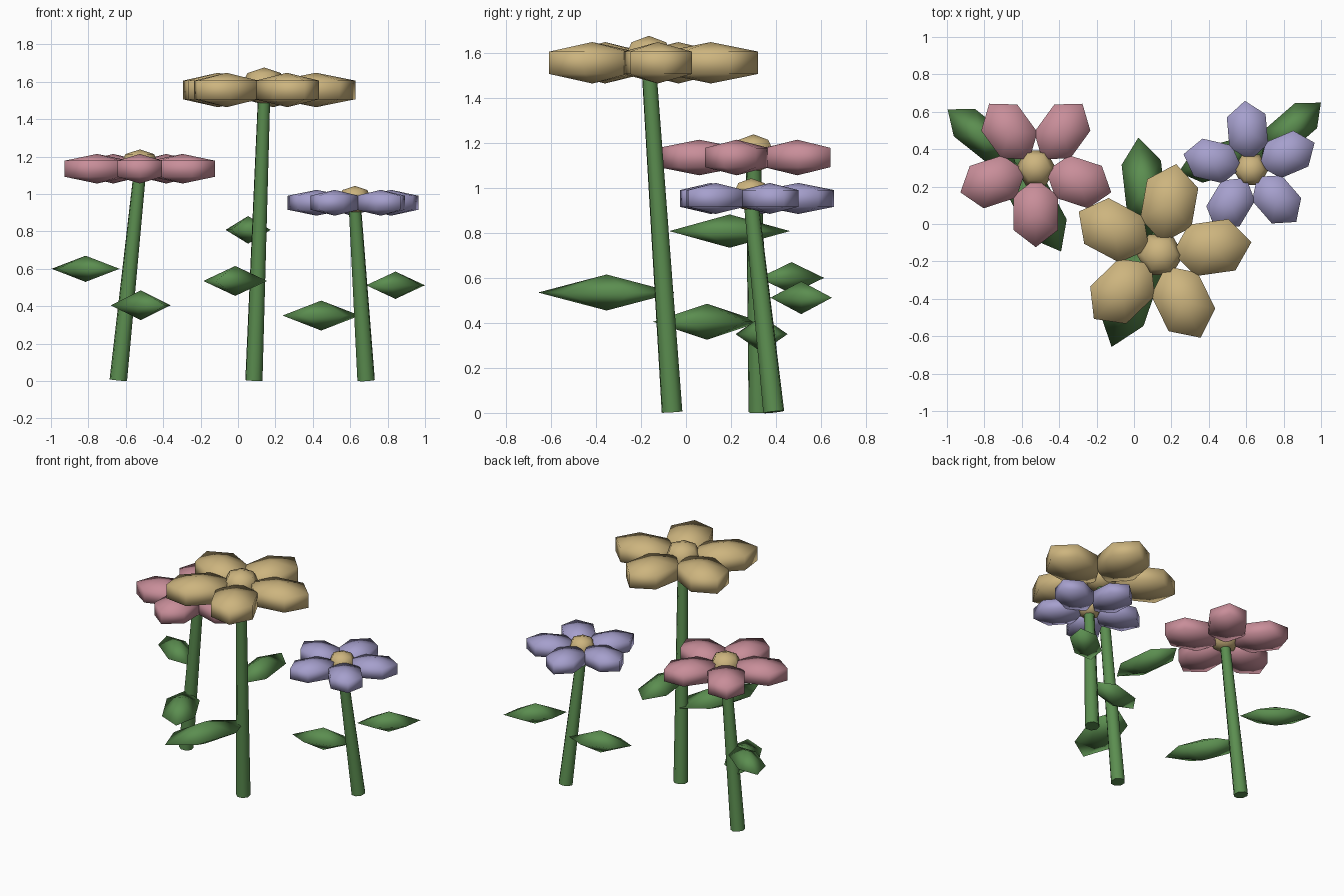
import bpy, bmesh
from math import sin, cos, tau, radians
from mathutils import Vector

cube = bpy.data.objects.get("Cube")
if cube:
    bpy.data.objects.remove(cube)


def material(name, rgb):
    m = bpy.data.materials.new(name)
    m.use_nodes = True
    m.diffuse_color = (*rgb, 1)
    m.node_tree.nodes["Principled BSDF"].inputs["Base Color"].default_value = (*rgb, 1)
    return m


GREEN = material("leaf_green", (0.105, 0.27, 0.08))
TAN = material("golden_tan", (0.61, 0.46, 0.21))
PINK = material("dusty_pink", (0.58, 0.27, 0.32))
LILAC = material("soft_lilac", (0.38, 0.35, 0.61))

# Unit profiles (radius, height) between a bottom and a top pole
PETAL = [(1, -0.54), (1, 0.54)]
LEAF = [(1, 0)]
HEART = [(0.71, -0.71), (1, 0), (0.71, 0.71)]


def blob(name, profile, loc, size, angle, mat):
    """Six-sided closed form with poles, stretched by size and turned about z."""
    bm = bmesh.new()
    rings = [[bm.verts.new((r * cos(tau * i / 6), r * sin(tau * i / 6), z))
              for i in range(6)] for r, z in profile]
    bottom, top = bm.verts.new((0, 0, -1)), bm.verts.new((0, 0, 1))
    for i in range(6):
        j = (i + 1) % 6
        bm.faces.new((bottom, rings[0][j], rings[0][i]))
        bm.faces.new((top, rings[-1][i], rings[-1][j]))
        for a, b in zip(rings, rings[1:]):
            bm.faces.new((a[i], a[j], b[j], b[i]))
    bmesh.ops.scale(bm, vec=size, verts=bm.verts)
    mesh = bpy.data.meshes.new(name)
    bm.to_mesh(mesh)
    bm.free()
    mesh.shade_smooth()
    mesh.materials.append(mat)
    ob = bpy.data.objects.new(name, mesh)
    ob.location = loc
    ob.rotation_euler.z = radians(angle)
    bpy.context.collection.objects.link(ob)


def stem(name, base, tip):
    """Tapered stalk leaning from base to tip."""
    axis = Vector(tip) - Vector(base)
    bpy.ops.mesh.primitive_cone_add(
        vertices=8, radius1=0.048, radius2=0.034, depth=axis.length,
        location=(Vector(base) + Vector(tip)) / 2,
        rotation=axis.to_track_quat("Z", "Y").to_euler())
    ob = bpy.context.object
    ob.name = name
    ob.data.materials.append(GREEN)
    bpy.ops.object.shade_smooth_by_angle(angle=radians(60))


def flower(name, head, base, scale, turn, mat, leaves):
    head = Vector(head)
    stem(name + "_stem", base, head - Vector((0, 0, 0.02)))
    # Ring of five petals around the heart
    for k in range(5):
        a = turn + 72 * k
        out = Vector((cos(radians(a)), sin(radians(a)), 0)) * 0.28 * scale
        blob(f"{name}_petal_{k + 1}", PETAL, head + out,
             Vector((0.213, 0.16, 0.092)) * scale, a, mat)
    blob(name + "_heart", HEART, head + Vector((0, 0, 0.02)) * scale,
         Vector((0.125, 0.125, 0.1)) * scale, 0, TAN)
    # Leaves: position, half sizes, heading
    for k, (loc, size, heading) in enumerate(leaves):
        blob(f"{name}_leaf_{k + 1}", LEAF, loc, size, heading, GREEN)


flower("tall_flower", (0.14, -0.165, 1.556), (0.085, -0.062, 0.004), 1.0, 80, TAN, [
    ((-0.015, -0.353, 0.535), (0.322, 0.144, 0.08), -109),
    ((0.054, 0.194, 0.808), (0.27, 0.122, 0.074), 96.5)])
flower("pink_flower", (-0.525, 0.3, 1.135), (-0.64, 0.325, 0.004), 0.86, 54, PINK, [
    ((-0.815, 0.469, 0.6), (0.232, 0.107, 0.07), 141.5),
    ((-0.52, 0.093, 0.405), (0.273, 0.125, 0.08), -61.5)])
flower("lilac_flower", (0.625, 0.29, 0.953), (0.685, 0.39, 0.004), 0.75, 95, LILAC, [
    ((0.842, 0.512, 0.512), (0.208, 0.103, 0.073), 41),
    ((0.445, 0.336, 0.35), (0.215, 0.103, 0.08), 196)])
